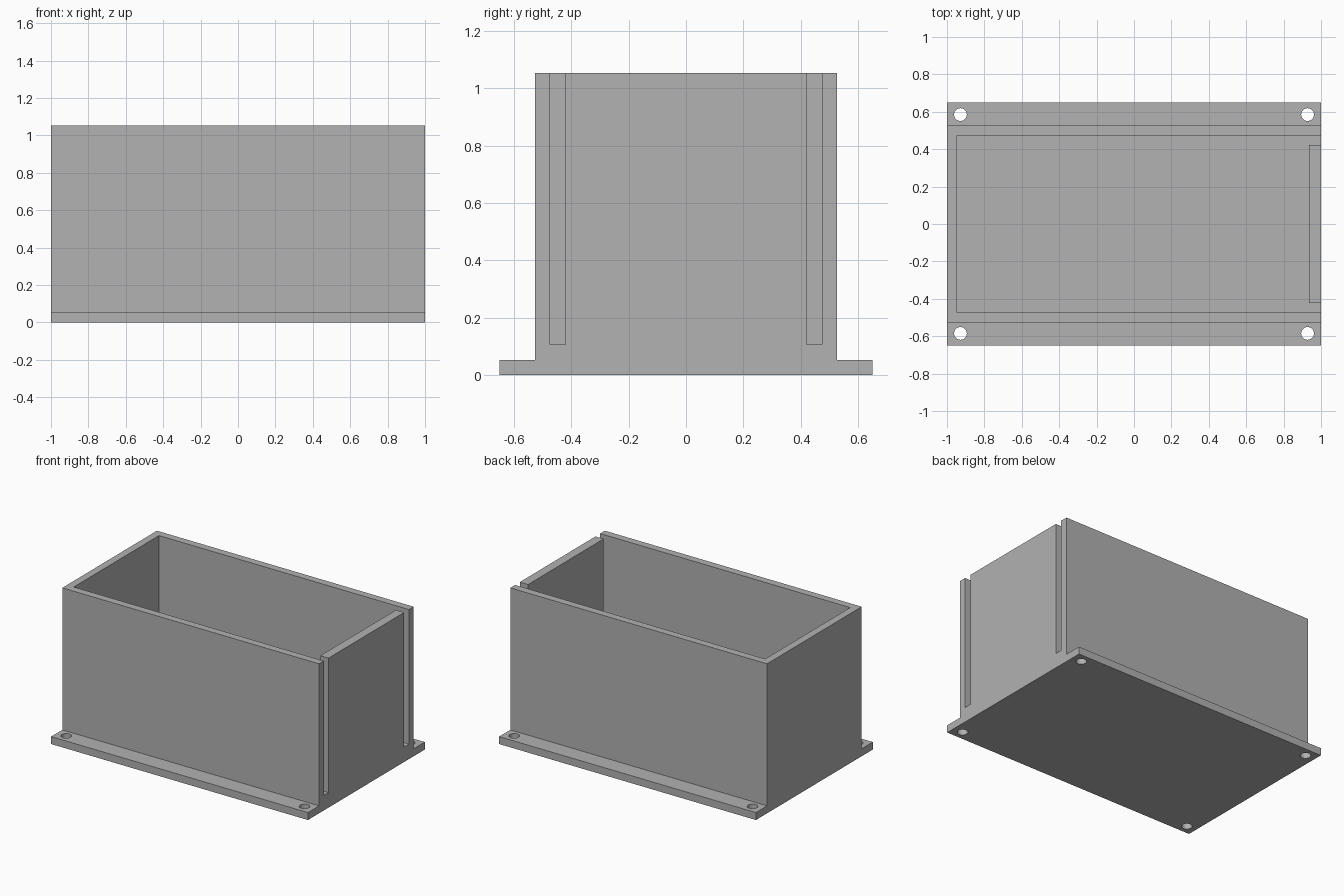
import bpy
import bmesh
from mathutils import Vector

if "Cube" in bpy.data.objects:
    bpy.data.objects.remove(bpy.data.objects["Cube"], do_unlink=True)

U = 1 / 19                      # wall thickness; the box is 38 walls long
WIDTH, HEIGHT, FLOOR = 10 * U, 20 * U, 2 * U
FLANGE = 0.65
INNER, TAB = 9 * U, 8 * U       # half widths of cavity and end panel
TAB_X = 0.936                   # inner face of end panel

grey = bpy.data.materials.new("Mid Grey")
grey.use_nodes = True
colour = (0.445, 0.445, 0.445, 1)
grey.diffuse_color = colour
grey.node_tree.nodes["Principled BSDF"].inputs["Base Color"].default_value = colour


def prism(name, points, direction):
    """Closed solid made by extruding an outline along a direction."""
    bm = bmesh.new()
    face = bm.faces.new([bm.verts.new(p) for p in points])
    ext = bmesh.ops.extrude_face_region(bm, geom=[face], use_keep_orig=True)
    verts = [g for g in ext["geom"] if isinstance(g, bmesh.types.BMVert)]
    bmesh.ops.translate(bm, verts=verts, vec=Vector(direction))
    bmesh.ops.recalc_face_normals(bm, faces=bm.faces)
    mesh = bpy.data.meshes.new(name)
    bm.to_mesh(mesh)
    bm.free()
    obj = bpy.data.objects.new(name, mesh)
    bpy.context.collection.objects.link(obj)
    mesh.materials.append(grey)
    return obj


def cut(target, cutter):
    """Subtract the cutter, apply the result and discard the cutter."""
    cutter.hide_render = True
    mod = target.modifiers.new("Cut", 'BOOLEAN')
    mod.operation = 'DIFFERENCE'
    mod.solver = 'EXACT'
    mod.object = cutter
    bpy.ops.object.select_all(action='DESELECT')
    bpy.context.view_layer.objects.active = target
    target.select_set(True)
    bpy.ops.object.modifier_apply(modifier=mod.name)
    bpy.data.objects.remove(cutter, do_unlink=True)


# Box and mounting flanges as one stepped section along x
half = [(FLANGE, 0), (FLANGE, U), (WIDTH, U), (WIDTH, HEIGHT)]
section = half + [(-y, z) for y, z in reversed(half)]
box = prism("flanged_box", [(-1, y, z) for y, z in section], (2, 0, 0))

# Cavity with a slot on each side of the end panel
side = [(-1 + U, INNER), (1.1, INNER), (1.1, TAB), (TAB_X, TAB)]
plan = side + [(x, -y) for x, y in reversed(side)]
cut(box, prism("cavity_cutter", [(x, y, FLOOR) for x, y in plan], (0, 0, HEIGHT)))

# Screw holes in the flange corners
for x in (-0.928, 0.928):
    for y in (-0.585, 0.585):
        bpy.ops.mesh.primitive_cylinder_add(vertices=40, radius=0.034, depth=0.3,
                                            location=(x, y, 0))
        drill = bpy.context.object
        drill.data.materials.append(grey)
        cut(box, drill)

# Smooth hole walls, crisp box edges
bpy.ops.object.shade_smooth_by_angle(angle=0.5)
